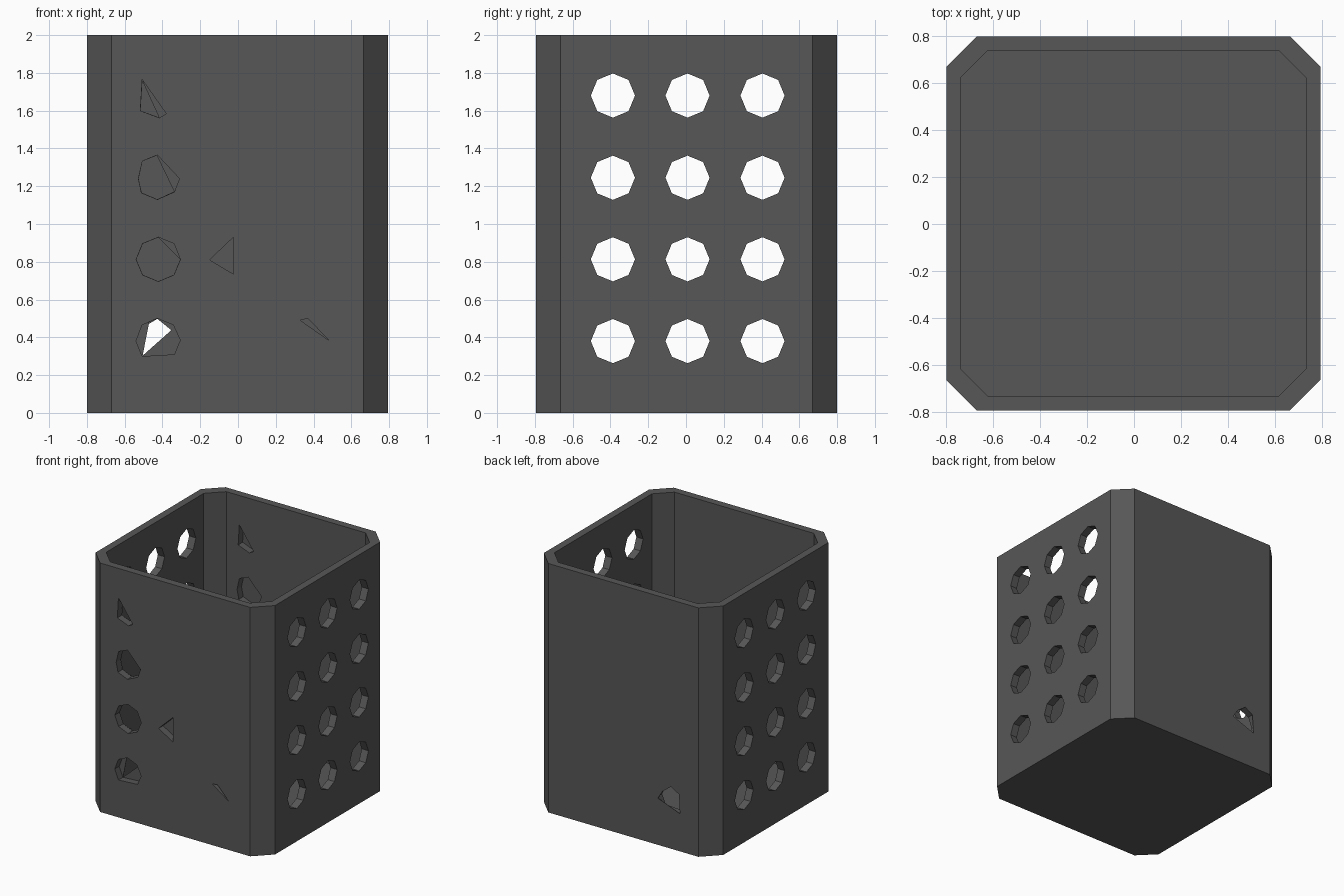
import bpy, bmesh, math

if "Cube" in bpy.data.objects:
    bpy.data.objects.remove(bpy.data.objects["Cube"])

# one dark grey plastic
grey = bpy.data.materials.new("dark grey")
grey.diffuse_color = (0.095, 0.095, 0.095, 1)
grey.use_nodes = True
grey.node_tree.nodes["Principled BSDF"].inputs["Base Color"].default_value = grey.diffuse_color

CX, CY, HALF, WALL = -0.003, 0.003, 0.797, 0.06
FRONT, BACK = CY - HALF, CY + HALF
SKIN = 0.003


def outline(h, c):
    """Square with chamfered corners."""
    k = h - c
    pts = [(h, -k), (h, k), (k, h), (-k, h), (-h, k), (-h, -k), (-k, -h), (k, -h)]
    return [(CX + x, CY + y) for x, y in pts]


def prism(bm, a, b):
    """Closed prism between two matching rings of points."""
    va = [bm.verts.new(p) for p in a]
    vb = [bm.verts.new(p) for p in b]
    n = len(va)
    bm.faces.new(va[::-1])
    bm.faces.new(vb)
    for i in range(n):
        j = (i + 1) % n
        bm.faces.new((va[i], va[j], vb[j], vb[i]))


def along_y(bm, poly, y0, y1):
    prism(bm, [(x, y0, z) for x, z in poly], [(x, y1, z) for x, z in poly])


def octagon(u, v, r=0.117):
    return [(u + r * math.cos(i * math.pi / 4), v + r * math.sin(i * math.pi / 4))
            for i in range(8)]


def make(name, bm):
    bmesh.ops.recalc_face_normals(bm, faces=bm.faces[:])
    me = bpy.data.meshes.new(name)
    bm.to_mesh(me)
    bm.free()
    me.materials.append(grey)
    ob = bpy.data.objects.new(name, me)
    bpy.context.collection.objects.link(ob)
    return ob


# container shell: outer prism, cavity cut down to the floor
bm = bmesh.new()
o = outline(HALF, 0.13)
prism(bm, [(x, y, 0) for x, y in o], [(x, y, 2) for x, y in o])
box = make("container", bm)

cavity = bmesh.new()
o = outline(HALF - WALL, 0.118)
prism(cavity, [(x, y, WALL) for x, y in o], [(x, y, 2.2) for x, y in o])

# side vents: grid of octagons through both side walls
vents = bmesh.new()
for y in (-0.387, 0.008, 0.405):
    for z in (0.38, 0.813, 1.245, 1.68):
        ring = octagon(y, z)
        prism(vents, [(-1, u, v) for u, v in ring], [(1, u, v) for u, v in ring])

# irregular front openings (outer shape) and the part that goes right through
shapes = [
    [(-.507, 1.764), (-.38, 1.584), (-.416, 1.562), (-.517, 1.6)],
    [(-.506, 1.333), (-.427, 1.365), (-.31, 1.24), (-.337, 1.17),
     (-.427, 1.13), (-.511, 1.165), (-.527, 1.24)],
    octagon(-.422, .813),
    [(-.427, .5), (-.343, .465), (-.306, .385), (-.337, .31),
     (-.507, .3), (-.54, .38), (-.507, .465)],
    [(-.15, .81), (-.024, .93), (-.024, .735)],
    [(.33, .49), (.37, .5), (.48, .385)],
]
through = [
    [(-.506, 1.757), (-.418, 1.564), (-.516, 1.6)],
    [(-.506, 1.332), (-.43, 1.363), (-.338, 1.172), (-.427, 1.131),
     (-.51, 1.166), (-.526, 1.24)],
    [p for i, p in enumerate(octagon(-.422, .813, .116)) if i != 1],
    [(-.505, .303), (-.353, .438), (-.427, .498), (-.47, .482)],
]
back_opening = [(-.31, .375), (-.35, .44), (-.427, .498), (-.498, .455), (-.506, .303)]

recess = bmesh.new()
for s in shapes:
    along_y(recess, s, FRONT - 0.1, FRONT + WALL - SKIN)
for s in shapes[:4]:
    along_y(recess, s, BACK - WALL - 0.05, BACK - SKIN)

holes = bmesh.new()
for s in through:
    along_y(holes, s, FRONT - 0.1, FRONT + WALL + 0.05)
along_y(holes, back_opening, BACK - WALL - 0.05, BACK + 0.1)

# apply the cuts and drop the cutters
bpy.context.view_layer.objects.active = box
for name, cut in (("cavity", cavity), ("vents", vents), ("recess", recess), ("holes", holes)):
    cutter = make(name + "_cutter", cut)
    cutter.hide_render = True
    m = box.modifiers.new(name, 'BOOLEAN')
    m.operation = 'DIFFERENCE'
    m.solver = 'EXACT'
    m.object = cutter
    bpy.ops.object.modifier_apply(modifier=m.name)
    bpy.data.objects.remove(cutter)
